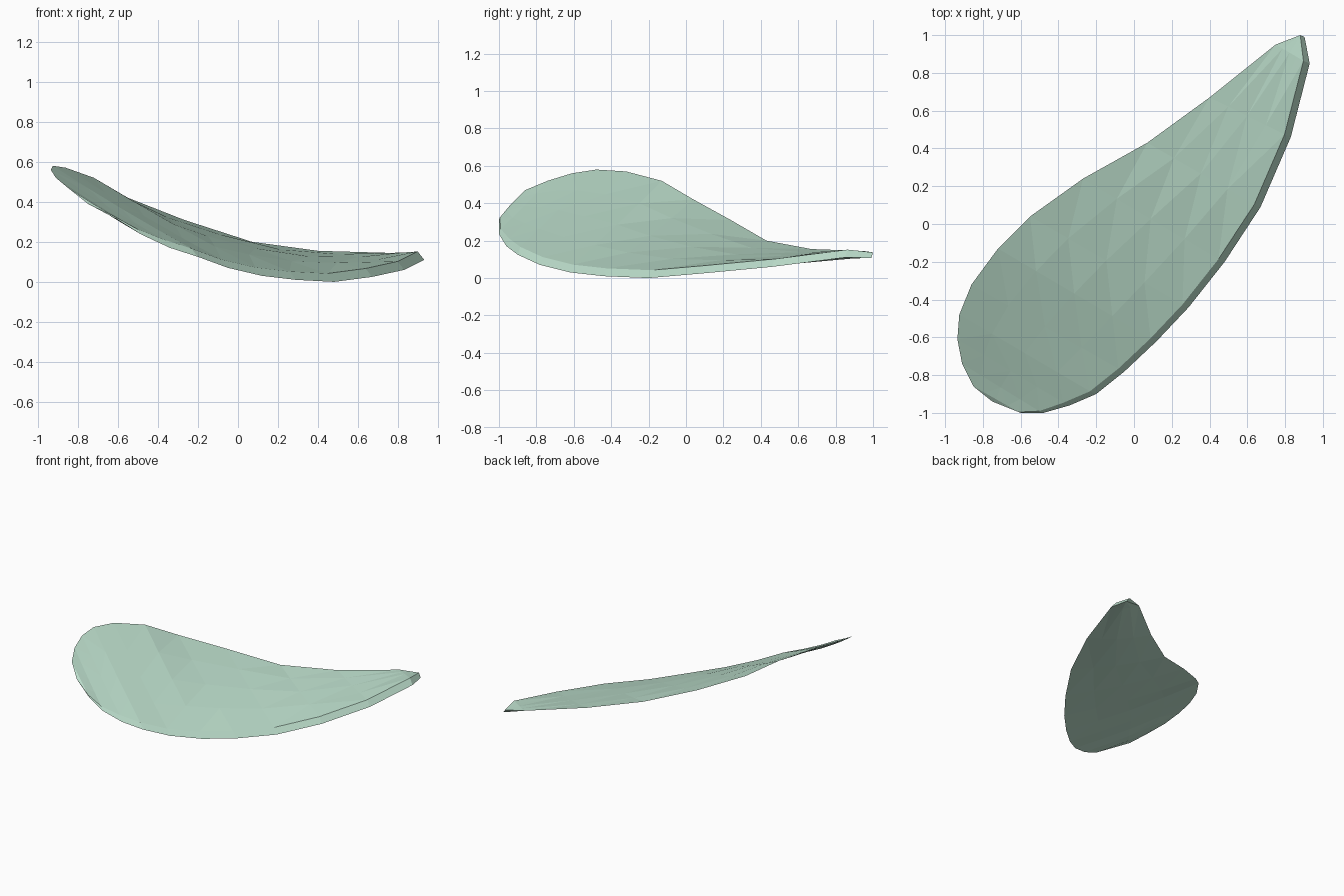
import bpy
import bmesh
from mathutils import Vector

cube = bpy.data.objects.get("Cube")
if cube:
    bpy.data.objects.remove(cube, do_unlink=True)

# Pale green leaf colour
green = bpy.data.materials.new("pale_green")
green.use_nodes = True
colour = (0.49, 0.71, 0.585, 1)
green.diffuse_color = colour
bsdf = green.node_tree.nodes["Principled BSDF"]
bsdf.inputs["Base Color"].default_value = colour
bsdf.inputs["Roughness"].default_value = 0.8

# Sharp raised edge, tip to base
raised = [(.75, .95, .145), (.4, .67, .155), (.07, .43, .2), (-.27, .24, .31),
          (-.55, .04, .42), (-.72, -.13, .52), (-.86, -.32, .57),
          (-.925, -.48, .58), (-.935, -.61, .56), (-.91, -.74, .52),
          (-.85, -.86, .47)]
# Bottom of the thick low edge, tip to base
low = [(.93, .85, .11), (.83, .46, .06), (.67, .09, .025), (.48, -.2, 0),
       (.29, -.44, .01), (.12, -.62, .03), (-.05, -.78, .07),
       (-.2, -.9, .125), (-.34, -.96, .17), (-.48, -1, .235), (-.6, -1, .31)]
tip, base = (.88, 1, .137), (-.75, -.94, .39)
thickness = Vector((-.033, .014, .042))
COLUMNS, SAG = 4, .01

bm = bmesh.new()
depth = bm.verts.layers.float.new("depth")


def add_vert(position, amount):
    vert = bm.verts.new(position)
    vert[depth] = amount
    return vert


# Upper skin: gently dished rows, each vertex storing the blade's depth there
rows = []
for n, (a, b) in enumerate(zip(raised, low)):
    full = min(1, (len(low) - n) / 3)
    a, b = Vector(a), Vector(b) + thickness * full
    row = []
    for i in range(COLUMNS + 1):
        t = i / COLUMNS
        p = a.lerp(b, t)
        p.z -= SAG * 4 * t * (1 - t) * (b - a).length
        row.append(add_vert(p, full * min(1, 2 * t) ** .7))
    rows.append(row)
for r, s in zip(rows, rows[1:]):
    for i in range(COLUMNS):
        bm.faces.new((r[i], s[i], s[i + 1], r[i + 1]))

# Closing fans at the tip and the base
for point, amount, row in ((tip, .7, rows[0]), (base, 0, rows[-1])):
    end = add_vert(point, amount)
    for v, w in zip(row, row[1:]):
        bm.faces.new((end, v, w))

# Underside and rim, tapering to nothing along the raised edge
result = bmesh.ops.extrude_face_region(bm, geom=bm.faces[:], use_keep_orig=True)
for g in result["geom"]:
    if isinstance(g, bmesh.types.BMVert):
        g.co -= thickness * g[depth]
bmesh.ops.remove_doubles(bm, verts=bm.verts[:], dist=.0001)
bmesh.ops.triangulate(bm, faces=bm.faces[:])
bmesh.ops.recalc_face_normals(bm, faces=bm.faces[:])
bm.verts.layers.float.remove(depth)

mesh = bpy.data.meshes.new("leaf_blade")
bm.to_mesh(mesh)
bm.free()
mesh.materials.append(green)
leaf = bpy.data.objects.new("leaf_blade", mesh)
bpy.context.collection.objects.link(leaf)
